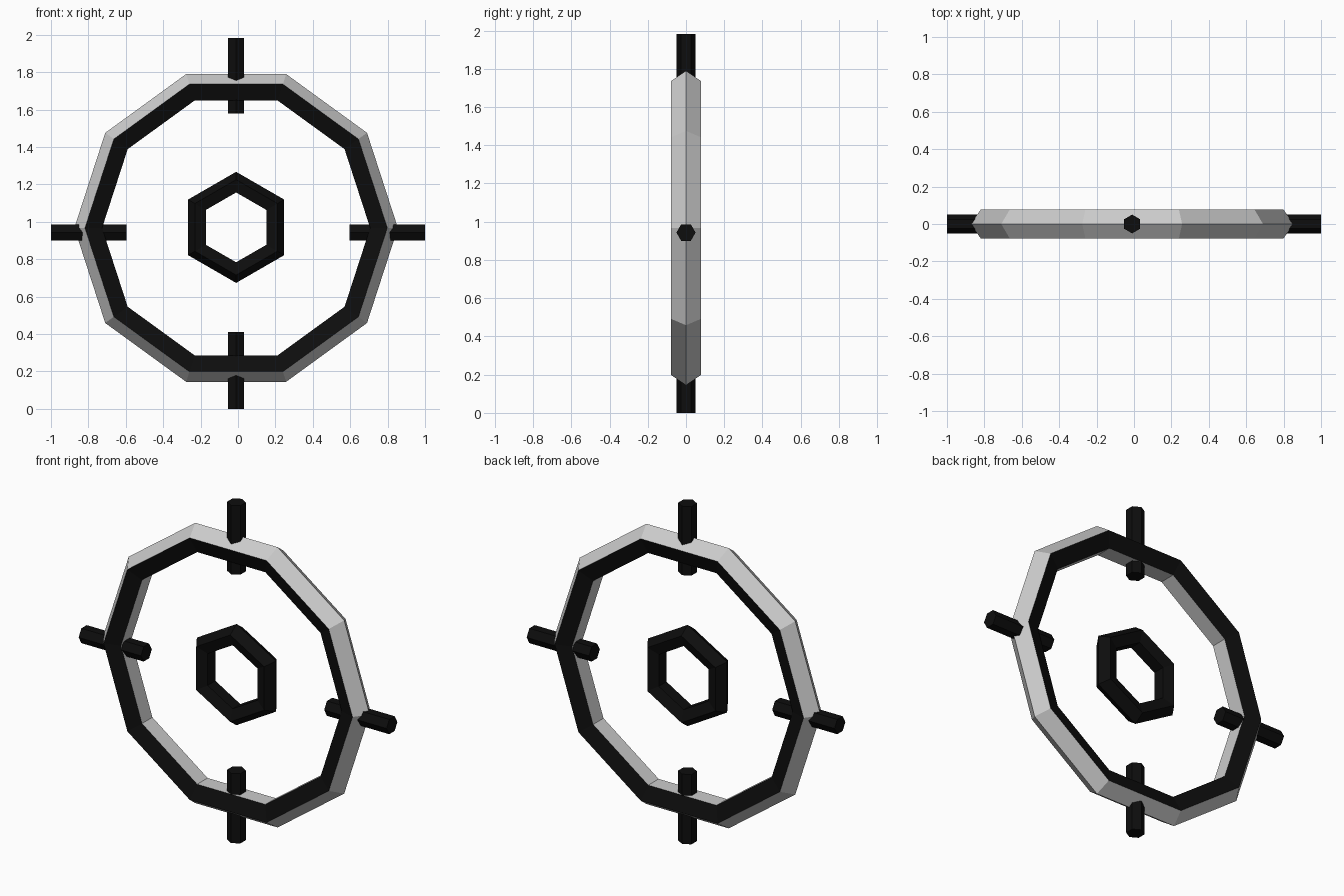
import bpy, bmesh
from math import pi, cos, sin
from mathutils import Matrix, Vector

if "Cube" in bpy.data.objects:
    bpy.data.objects.remove(bpy.data.objects["Cube"])

black = bpy.data.materials.new("black")
black.diffuse_color = (0.004, 0.004, 0.004, 1)
black.use_nodes = True
black.node_tree.nodes["Principled BSDF"].inputs["Base Color"].default_value = black.diffuse_color
grey = bpy.data.materials.new("grey")
grey.diffuse_color = (0.8, 0.8, 0.8, 1)
grey.use_nodes = True
grey.node_tree.nodes["Principled BSDF"].inputs["Base Color"].default_value = grey.diffuse_color


def finish(name, bm, mats):
    bmesh.ops.recalc_face_normals(bm, faces=bm.faces[:])
    me = bpy.data.meshes.new(name)
    bm.to_mesh(me)
    bm.free()
    for m in mats:
        me.materials.append(m)
    ob = bpy.data.objects.new(name, me)
    bpy.context.collection.objects.link(ob)
    return ob


def ring(name, centre, major, minor, sides, start, mats, pattern):
    """Upright torus with a five-sided section; pattern gives each strip's material."""
    bm = bmesh.new()
    n = 5
    loops = []
    for i in range(sides):
        a = start + 2 * pi * i / sides
        loop = []
        for j in range(n):
            t = 2 * pi * j / n
            r = major + minor * cos(t)
            loop.append(bm.verts.new((centre[0] + r * cos(a), minor * sin(t), centre[1] + r * sin(a))))
        loops.append(loop)
    for i in range(sides):
        p, q = loops[i], loops[(i + 1) % sides]
        for j in range(n):
            k = (j + 1) % n
            f = bm.faces.new((p[j], q[j], q[k], p[k]))
            f.material_index = pattern[j]
    return finish(name, bm, mats)


def rod(name, a, b, radius=0.05):
    """Six-sided rod from a to b with its corners towards +y and -y."""
    a, b = Vector(a), Vector(b)
    axis = (b - a).normalized()
    y = Vector((0, 1, 0))
    side = y.cross(axis)
    bm = bmesh.new()
    ends = [[bm.verts.new(p + radius * (y * cos(pi * i / 3) + side * sin(pi * i / 3)))
             for i in range(6)] for p in (a, b)]
    for e in ends:
        bm.faces.new(e)
    for i in range(6):
        k = (i + 1) % 6
        bm.faces.new((ends[0][i], ends[0][k], ends[1][k], ends[1][i]))
    return finish(name, bm, [black])


# Ten-sided outer ring: grey rim and bore, black sides
ring("outer_ring", (-0.01, 0.967), 0.783, 0.082, 10, 0, [grey, black], (0, 1, 0, 1, 0))
# Six-sided centre ring, black
ring("centre_ring", (-0.01, 0.97), 0.236, 0.061, 6, pi / 2, [black], (0,) * 5)

# Crosshair rods through the outer ring
for label, s in (("left", -1), ("right", 1)):
    rod(label + "_rod", (s * 0.595, 0, 0.943), (s, 0, 0.943))
rod("bottom_rod", (-0.01, 0, 0), (-0.01, 0, 0.41))
rod("top_rod", (-0.01, 0, 1.578), (-0.01, 0, 1.983))
